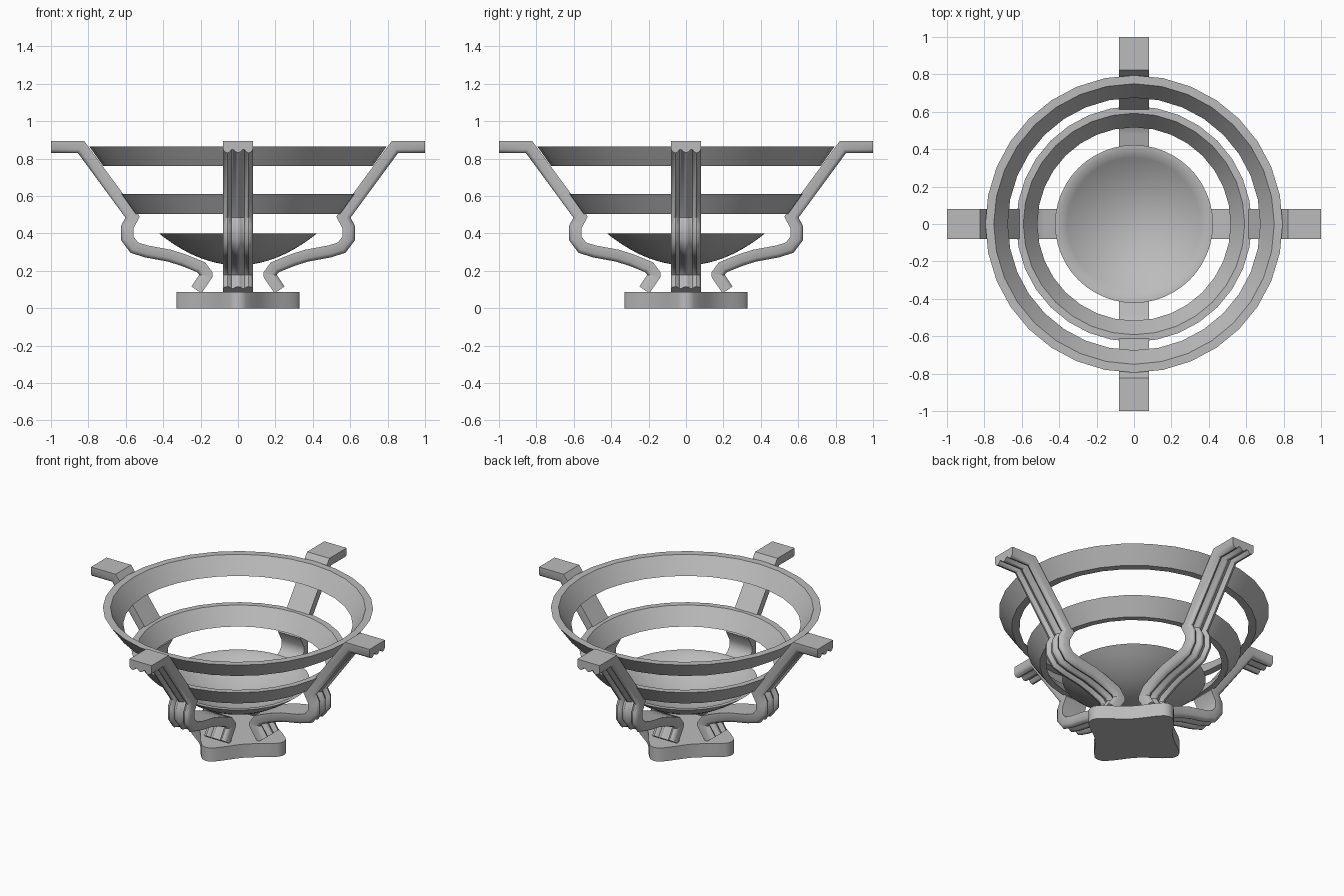
import bpy, bmesh, math
from mathutils import Vector, Matrix

cube = bpy.data.objects.get("Cube")
if cube:
    bpy.data.objects.remove(cube, do_unlink=True)

metal = bpy.data.materials.new("grey metal")
metal.use_nodes = True
grey = (0.5, 0.5, 0.5, 1)
metal.diffuse_color = grey
metal.node_tree.nodes["Principled BSDF"].inputs["Base Color"].default_value = grey


def finish(name, bm, angle=35):
    bmesh.ops.remove_doubles(bm, verts=bm.verts, dist=1e-5)
    bmesh.ops.recalc_face_normals(bm, faces=bm.faces)
    mesh = bpy.data.meshes.new(name)
    bm.to_mesh(mesh)
    bm.free()
    mesh.materials.append(metal)
    obj = bpy.data.objects.new(name, mesh)
    bpy.context.collection.objects.link(obj)
    bpy.ops.object.select_all(action='DESELECT')
    obj.select_set(True)
    bpy.context.view_layer.objects.active = obj
    bpy.ops.object.shade_smooth_by_angle(angle=math.radians(angle))
    return obj


def lathe(name, profile, steps=32):
    bm = bmesh.new()
    verts = [bm.verts.new((r, 0, z)) for r, z in profile]
    edges = [bm.edges.new((a, b)) for a, b in zip(verts, verts[1:] + verts[:1])]
    bmesh.ops.spin(bm, geom=verts + edges, cent=(0, 0, 0), axis=(0, 0, 1),
                   angle=math.tau, steps=steps)
    return finish(name, bm)


# Conical hoops
lathe("upper_ring", [(.795, .865), (.75, .865), (.675, .76), (.72, .76)])
lathe("lower_ring", [(.63, .61), (.592, .61), (.517, .505), (.555, .505)])

# Shallow dish with a flat rim
N = 10
outer = [(.422 * k / N, .23 + .17 * (k / N) ** 2) for k in range(N + 1)]
inner = [(.395 * k / N, .255 + .145 * (k / N) ** 2) for k in range(N, -1, -1)]
lathe("bowl", outer + inner, 48)

# Base plate: rounded corners on the axes, sides slightly hollow
bm = bmesh.new()
outline = []
centre, radius = .27, .06
for q in range(4):
    turn = Matrix.Rotation(q * math.pi / 2, 3, 'Z')
    for k in range(-3, 4):
        a = k * math.pi / 12
        outline.append(turn @ Vector((centre + radius * math.cos(a), radius * math.sin(a), 0)))
    start = outline[-1].copy()
    end = Matrix.Rotation(math.pi / 2, 3, 'Z') @ outline[-7]
    inward = -(start + end).normalized()
    for k in range(1, 8):
        t = k / 8
        outline.append(start.lerp(end, t) + inward * .022 * math.sin(math.pi * t) ** 2)
face = bm.faces.new([bm.verts.new(p) for p in outline])
top = bmesh.ops.extrude_face_region(bm, geom=[face])["geom"]
bmesh.ops.translate(bm, vec=(0, 0, .088), verts=[g for g in top if isinstance(g, bmesh.types.BMVert)])
finish("base_plate", bm)

# Leg path along the flat inner face, as (radius, height)
path = [Vector(p) for p in (
    (1, .895), (.823, .895), (.525, .49), (.56, .425), (.56, .385), (.535, .352), (.48, .335),
    (.36, .313), (.28, .288), (.175, .245), (.135, .19), (.138, .165), (.195, .08))]
# Cross-section: width, depth; flat inside and ribbed outside
half = [(.08, 0), (.08, .045), (.07, .06), (.055, .065), (.042, .058), (.034, .045),
        (.022, .048), (.012, .06), (0, .064)]
section = half + [(-w, d) for w, d in reversed(half[:-1])]


def outward(a, b):
    d = (b - a).normalized()
    return Vector((-d.y, d.x))


def build_leg(name, angle):
    bm = bmesh.new()
    rows = []
    for i, p in enumerate(path):
        n1 = outward(path[max(i - 1, 0)], path[max(i, 1)])
        n2 = outward(path[min(i, len(path) - 2)], path[min(i + 1, len(path) - 1)])
        n = (n1 + n2).normalized()
        n /= max(n.dot(n1), .75)
        rows.append([bm.verts.new((p.x + n.x * d, w, p.y + n.y * d)) for w, d in section])
    count = len(section)
    for a, b in zip(rows, rows[1:]):
        for j in range(count):
            k = (j + 1) % count
            bm.faces.new((a[j], a[k], b[k], b[j]))
    bm.faces.new(rows[0])
    bm.faces.new(rows[-1])
    bmesh.ops.rotate(bm, verts=bm.verts, cent=(0, 0, 0), matrix=Matrix.Rotation(angle, 3, 'Z'))
    finish(name, bm, 40)


for i, side in enumerate(("left", "back", "right", "front")):
    build_leg(side + "_leg", i * math.pi / 2)
